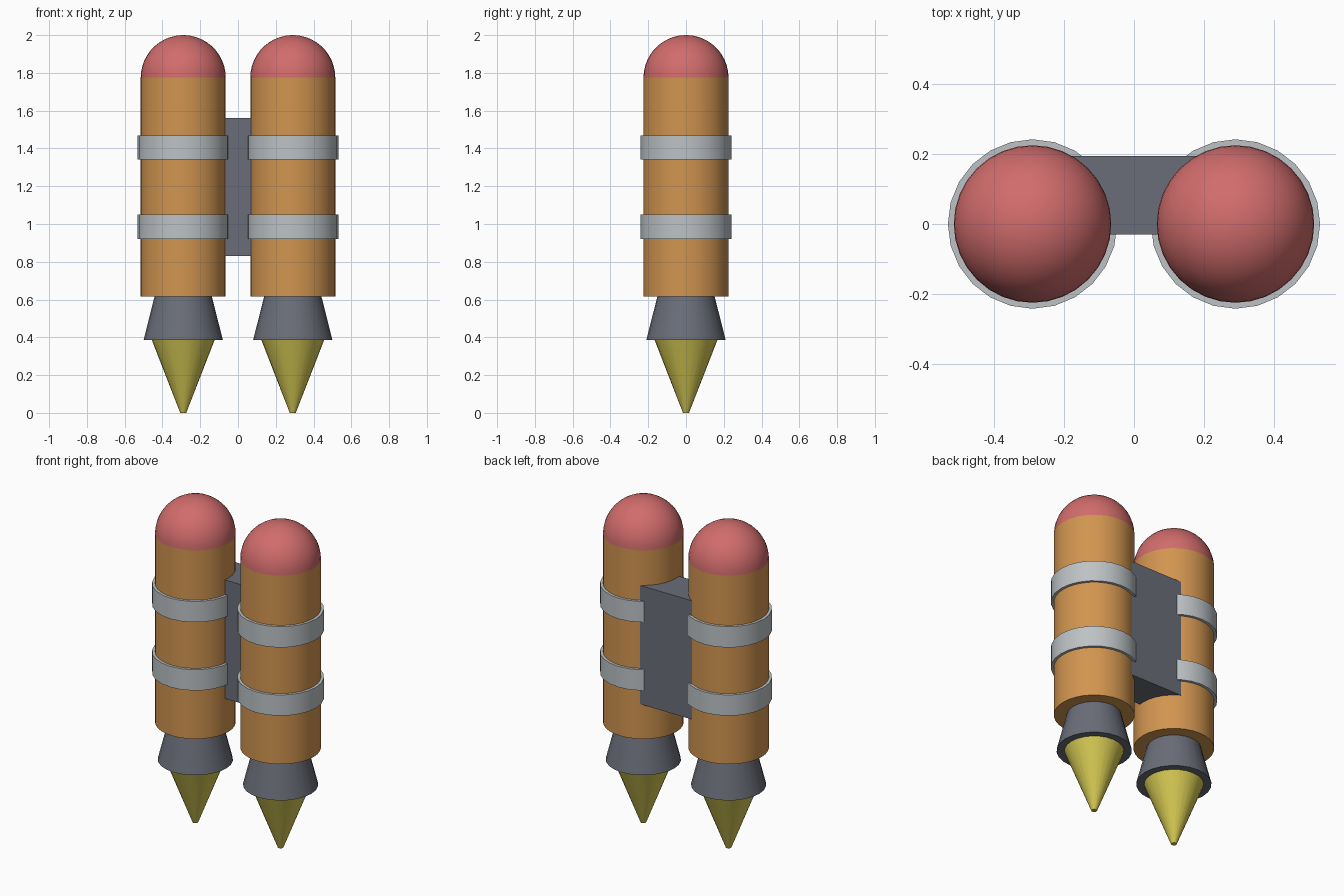
import bpy
import math

cube = bpy.data.objects.get("Cube")
if cube:
    bpy.data.objects.remove(cube, do_unlink=True)


def material(name, rgb):
    mat = bpy.data.materials.new(name)
    mat.use_nodes = True
    color = (*rgb, 1)
    mat.diffuse_color = color
    mat.node_tree.nodes["Principled BSDF"].inputs["Base Color"].default_value = color
    return mat


ORANGE = material("orange", (0.64, 0.30, 0.08))
RED = material("soft_red", (0.64, 0.15, 0.15))
SILVER = material("silver", (0.51, 0.54, 0.56))
DARK = material("dark_grey", (0.145, 0.155, 0.19))
YELLOW = material("flame_yellow", (0.65, 0.57, 0.085))

SIDES = 24
TANK_X = 0.29
TANK_R = 0.225


def finish(name, mat):
    obj = bpy.context.object
    obj.name = obj.data.name = name
    obj.data.materials.append(mat)
    return obj


def lathe(name, x, profile, mat, sides=SIDES):
    """Turn a list of (radius, z) points around the vertical line at x."""
    verts, faces = [], []
    for r, z in profile:
        for i in range(sides):
            a = math.tau * i / sides
            verts.append((r * math.cos(a), r * math.sin(a), z))
    for row in range(len(profile) - 1):
        for i in range(sides):
            j = (i + 1) % sides
            low, high = row * sides, (row + 1) * sides
            faces.append((low + i, low + j, high + j, high + i))
    # Flat end caps
    faces.append(tuple(reversed(range(sides))))
    faces.append(tuple(range(len(verts) - sides, len(verts))))
    mesh = bpy.data.meshes.new(name)
    mesh.from_pydata(verts, [], faces)
    obj = bpy.data.objects.new(name, mesh)
    bpy.context.collection.objects.link(obj)
    obj.location.x = x
    bpy.ops.object.select_all(action="DESELECT")
    obj.select_set(True)
    bpy.context.view_layer.objects.active = obj
    bpy.ops.object.shade_smooth_by_angle(angle=math.radians(35))
    return finish(name, mat)


for side, x in (("left", TANK_X), ("right", -TANK_X)):
    # Fuel tank
    lathe(f"{side}_tank", x, [(TANK_R, 0.615), (TANK_R, 1.775)], ORANGE, 32)
    # Rounded nose
    arc = [math.radians(d) for d in range(0, 90, 8)]
    dome = [(TANK_R * math.cos(a), 1.775 + TANK_R * math.sin(a)) for a in arc]
    lathe(f"{side}_dome", x, dome + [(0.002, 2.0)], RED, 32)
    # Straps
    for label, z in (("lower", 0.985), ("upper", 1.405)):
        lathe(f"{side}_{label}_strap", x,
              [(0.242, z - 0.064), (0.242, z + 0.064)], SILVER)
    # Flared nozzle and its flame
    lathe(f"{side}_nozzle", x, [(0.21, 0.385), (0.152, 0.615)], DARK)
    lathe(f"{side}_flame", x, [(0.016, 0), (0.168, 0.39)], YELLOW)

# Back plate joining the tanks
bpy.ops.mesh.primitive_cube_add(size=1, location=(0, 0.0825, 1.195))
plate = finish("back_plate", DARK)
plate.scale = (0.355, 0.225, 0.73)
